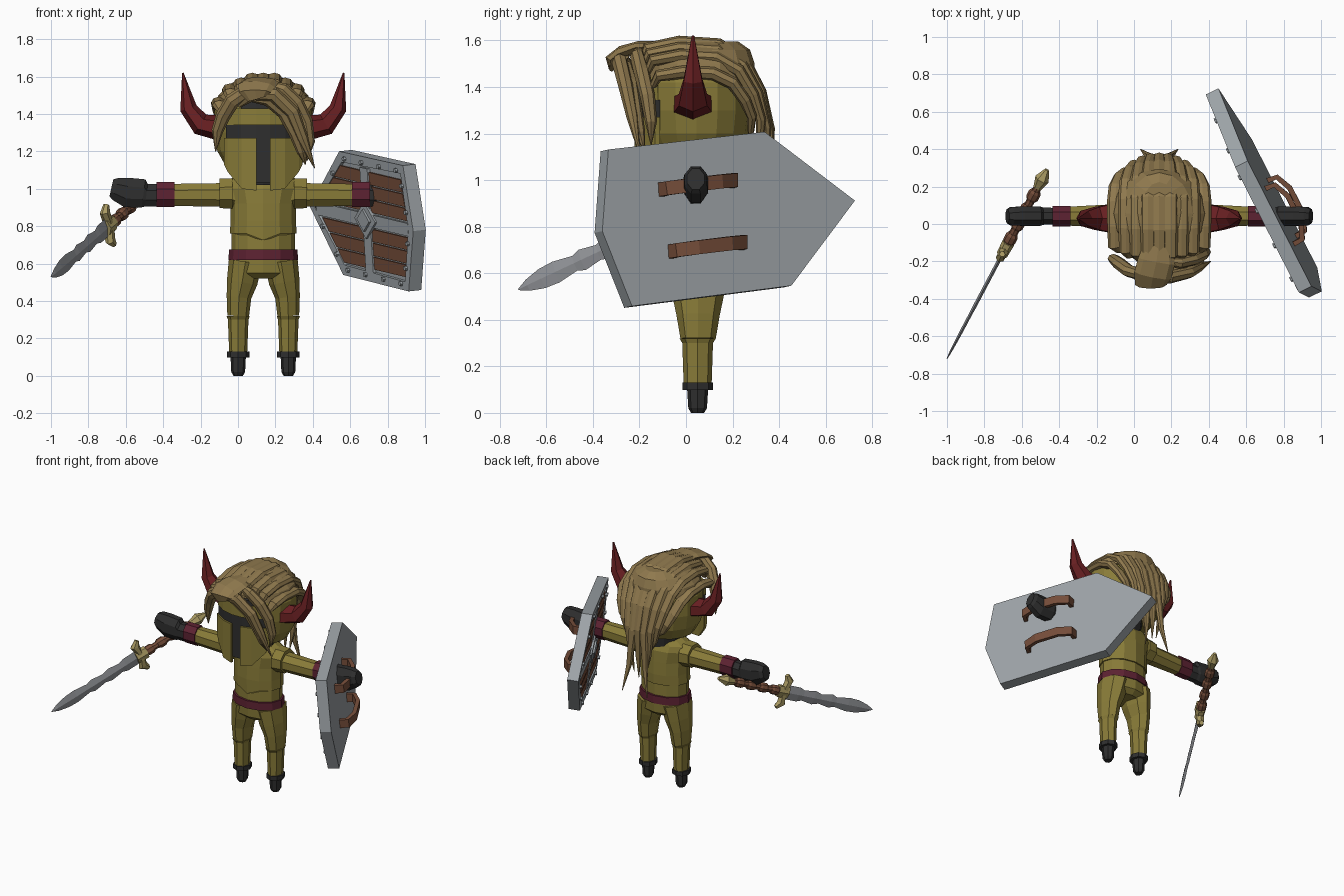
import bpy, bmesh, math
from mathutils import Vector as V

CX, CY = 0.135, 0.045          # body axis
X, Y, Z = V((1, 0, 0)), V((0, 1, 0)), V((0, 0, 1))


def mat(name, *c):
    m = bpy.data.materials.new(name)
    m.diffuse_color = (*c, 1)
    return m


GOLD = mat("old gold", 0.25, 0.2, 0.04)
HAIR = mat("tan hair", 0.275, 0.19, 0.075)
DARK = mat("charcoal", 0.028, 0.028, 0.028)
HORN = mat("horn red", 0.14, 0.014, 0.016)
WINE = mat("wine cloth", 0.11, 0.016, 0.032)
IRON = mat("iron grey", 0.34, 0.37, 0.39)
STEEL = mat("blade steel", 0.3, 0.31, 0.33)
WOOD = mat("brown wood", 0.18, 0.075, 0.042)
BRASS = mat("pale brass", 0.42, 0.34, 0.13)


def finish(name, bm, m):
    bmesh.ops.recalc_face_normals(bm, faces=bm.faces[:])
    me = bpy.data.meshes.new(name)
    bm.to_mesh(me)
    bm.free()
    me.materials.append(m)
    o = bpy.data.objects.new(name, me)
    bpy.context.collection.objects.link(o)
    return o


def tube(name, pts, radii, m, n=8, ref=Y, phase=0.0):
    """Capped loft along pts with an elliptical section per point."""
    bm = bmesh.new()
    pts = [V(p) for p in pts]
    rings = []
    for i, p in enumerate(pts):
        t = (pts[min(i + 1, len(pts) - 1)] - pts[max(i - 1, 0)]).normalized()
        s = t.cross(ref).normalized()
        w = s.cross(t)
        a, b = radii[i]
        rings.append([bm.verts.new(p + s * a * math.cos(k * math.tau / n + phase)
                                   + w * b * math.sin(k * math.tau / n + phase)) for k in range(n)])
    for r, q in zip(rings, rings[1:]):
        for k in range(n):
            bm.faces.new((r[k], r[(k + 1) % n], q[(k + 1) % n], q[k]))
    bm.faces.new(rings[0])
    bm.faces.new(rings[-1])
    return finish(name, bm, m)


def column(name, x, y, rows, m, n=12):
    """Upright loft, rows of (z, x radius, y radius)."""
    return tube(name, [(x, y, r[0]) for r in rows], [r[1:] for r in rows], m, n)


# Torso
shirt = column("tunic", CX, CY, [(0.76, 0.178, 0.135), (0.83, 0.175, 0.138), (0.92, 0.175, 0.135),
                                 (1.0, 0.2, 0.13), (1.04, 0.2, 0.11), (1.08, 0.12, 0.09)], GOLD)
for v in shirt.data.vertices:      # pointed front hem
    if v.co.z < 0.77 and abs(v.co.x - CX) < 0.03 and v.co.y < 0:
        v.co.z -= 0.035
column("waist", CX, CY, [(0.66, 0.17, 0.125), (0.77, 0.17, 0.125)], GOLD)
column("belt", CX, CY, [(0.62, 0.187, 0.142), (0.675, 0.182, 0.14)], WINE)
column("hips", CX, CY + 0.005, [(0.52, 0.11, 0.09), (0.55, 0.185, 0.125), (0.62, 0.175, 0.13)], GOLD)
column("neck", CX, CY - 0.02, [(1.02, 0.12, 0.14), (1.24, 0.16, 0.17)], DARK)

# Limbs and horns, mirrored about the body axis
for side, tag in ((-1, "right"), (1, "left")):
    def mx(d):
        return CX + side * d
    column(tag + "_leg", mx(0.134), 0.05, [(0.12, 0.048, 0.06), (0.3, 0.055, 0.066), (0.32, 0.062, 0.078)], GOLD, 8)
    rows = [(0.32, 0.134, 0.058, 0.076), (0.42, 0.13, 0.066, 0.093), (0.5, 0.113, 0.082, 0.11), (0.61, 0.095, 0.09, 0.128)]
    tube(tag + "_thigh", [(mx(d), 0.052, z) for z, d, a, b in rows], [r[2:] for r in rows], GOLD, 8)
    column(tag + "_boot", mx(0.134), 0.05, [(0, 0.025, 0.028), (0.02, 0.037, 0.04), (0.1, 0.041, 0.045)], DARK, 8)
    column(tag + "_boot_cuff", mx(0.134), 0.05, [(0.098, 0.06, 0.066), (0.13, 0.06, 0.066)], DARK, 8)

    def arm(name, rows, m):
        tube(tag + name, [(mx(d), 0.042, z) for d, z, a, b in rows], [r[2:] for r in rows], m, 8, Z, math.pi / 8)
    arm("_arm", [(0.1, 0.965, 0.08, 0.075), (0.22, 0.967, 0.07, 0.068), (0.48, 0.967, 0.055, 0.064)], GOLD)
    arm("_shoulder", [(0.165, 0.975, 0.095, 0.088), (0.235, 0.975, 0.085, 0.085)], GOLD)
    arm("_cuff", [(0.475, 0.97, 0.06, 0.072), (0.57, 0.97, 0.06, 0.072)], WINE)
    arm("_glove", [(0.56, 0.965, 0.048, 0.065), (0.625, 0.965, 0.05, 0.065), (0.64, 0.975, 0.056, 0.082),
                   (0.73, 0.98, 0.056, 0.086), (0.79, 1.0, 0.053, 0.066), (0.812, 1.005, 0.04, 0.05)], DARK)
    tube(tag + "_horn", [(mx(0.23), 0.03, 1.325), (mx(0.335), 0.03, 1.345), (mx(0.4), 0.03, 1.43), (mx(0.43), 0.03, 1.62)],
         [(0.068, 0.095), (0.06, 0.07), (0.046, 0.046), (0.004, 0.006)], HORN, 6, Y)

# Helmet
column("helmet", CX, CY, [(1.12, 0.2, 0.19), (1.2, 0.245, 0.225), (1.3, 0.262, 0.238), (1.42, 0.26, 0.238),
                          (1.5, 0.225, 0.2), (1.56, 0.12, 0.11)], GOLD, 16)


def visor(name, cols, off, m, thick=0.02):
    """Curved plate on the helmet front, cols of (dx, low z, high z)."""
    bm = bmesh.new()
    prev = None
    for dx, lo, hi in cols:
        y = CY - (0.24 + off) * math.sqrt(1 - (dx / 0.28) ** 2)
        cur = [bm.verts.new((CX + dx, y, z)) for z in (lo, hi)]
        cur += [bm.verts.new((CX + dx * 0.97, y + thick, z)) for z in (hi, lo)]
        if prev:
            for k in range(4):
                bm.faces.new((prev[k], prev[(k + 1) % 4], cur[(k + 1) % 4], cur[k]))
        else:
            bm.faces.new(cur)
        prev = cur
    bm.faces.new(prev)
    finish(name, bm, m)


span = (-0.2, -0.12, -0.037, 0.037, 0.12, 0.2)
visor("eye_slot", [(d, 1.26, 1.345) for d in span], 0.014, DARK)
visor("nose_slot", [(d, 1.03, 1.27) for d in (-0.045, 0.045)], 0.014, DARK)
visor("brow_plate", [(d, 1.34, 1.43) for d in span], 0.024, GOLD)
visor("brow_gap", [(d, 1.43, 1.465) for d in (-0.12, -0.04, 0.04, 0.12)], 0.015, DARK, 0.06)
for s, tag in ((-1, "right"), (1, "left")):
    visor(tag + "_cheek_plate", [(s * d, lo, 1.272) for d, lo in
                                 ((0.036, 0.99), (0.115, 1.0), (0.19, 1.09), (0.21, 1.13))], 0.028, GOLD)

# Hair: cap, swept-back locks and fringe
column("hair_cap", CX, 0.055, [(1.44, 0.258, 0.24), (1.5, 0.24, 0.24), (1.56, 0.18, 0.22), (1.595, 0.1, 0.17)], HAIR, 16)
sweep = [(-0.2, 1.49), (-0.17, 1.565), (-0.03, 1.592), (0.14, 1.58), (0.25, 1.51), (0.32, 1.38), (0.36, 1.2), (0.355, 0.95), (0.35, 0.76)]
pinch = (0.9, 1, 1, 1, 0.97, 0.88, 0.75, 0.6, 0.4)
girth = (0.6, 1, 1.1, 1.15, 1.1, 1, 0.85, 0.55, 0.06)
reach = (0.8, 1, 0.75, 0.45, 0.25)     # how far each lock hangs, from the middle out
for k in range(-4, 5):
    d = k * 0.059
    f = math.sqrt(1 - (d / 0.285) ** 2)
    pts = []
    for i, ((y, z), c) in enumerate(zip(sweep, pinch)):
        z = 1.3 + (z - 1.3) * (f if z > 1.3 else reach[abs(k)])
        y = 0.04 + (y - 0.04) * (0.45 + 0.55 * f)
        x = CX + d * c
        if abs(k) == 1 and i > 6:      # flicked tail ends
            x, y = CX + k * (0.065, 0.1)[i - 7], (0.37, 0.4)[i - 7]
        pts.append((x, y, z + (0.006 if k % 2 else 0)))
    tube("hair_lock_%d" % (k + 5), pts, [(0.026 * g, 0.038 * g) for g in girth], HAIR, 8, X)
fringe = [
    [(0.0, -0.24, 1.45), (0.08, -0.285, 1.51), (0.19, -0.285, 1.505), (0.29, -0.26, 1.41), (0.345, -0.23, 1.27), (0.41, -0.2, 1.11)],
    [(0.05, -0.24, 1.49), (0.16, -0.26, 1.48), (0.25, -0.24, 1.41), (0.31, -0.22, 1.3), (0.345, -0.2, 1.2), (0.36, -0.18, 1.13)],
    [(0.16, -0.2, 1.56), (0.24, -0.21, 1.53), (0.31, -0.19, 1.46), (0.36, -0.165, 1.36), (0.38, -0.15, 1.25), (0.37, -0.15, 1.15)],
    [(0.16, -0.26, 1.54), (0.06, -0.28, 1.53), (-0.03, -0.25, 1.47), (-0.08, -0.21, 1.39), (-0.11, -0.185, 1.31), (-0.12, -0.17, 1.2)]]
for i, pts in enumerate(fringe):
    tube("fringe_lock_%d" % (i + 1), pts, [(0.042 * g, 0.034 * g) for g in (0.5, 0.9, 1, 0.95, 0.75, 0.06)], HAIR, 8, Y)
tube("forelock", [(0.13, -0.12, 1.575), (0.12, -0.2, 1.572), (0.1, -0.275, 1.55), (0.09, -0.325, 1.515), (0.1, -0.32, 1.48)],
     [(0.022, 0.08), (0.026, 0.1), (0.028, 0.1), (0.025, 0.085), (0.012, 0.05)], HAIR, 8, X)


# Shield: p runs along its length, q across it, d goes from back to front
def S(p, q, d):
    y, z = 0.13 + 0.993 * p - 0.12 * q, 0.84 + 0.12 * p + 0.993 * q
    x = 0.46 + (0.73 - y) * 0.495 - 0.12 * (z - 0.82)      # leans in at the top
    return V((x - 0.896 * d, y - 0.444 * d, z - 0.1 * d))


def plates(name, polys, d0, d1, m, rim=0):
    bm = bmesh.new()
    for poly in polys:
        lo, hi = [[bm.verts.new(S(p, q, d)) for p, q in poly] for d in (d0, d1)]
        bm.faces.new(lo)
        front = bm.faces.new(hi)
        for k in range(len(poly)):
            j = (k + 1) % len(poly)
            bm.faces.new((lo[k], lo[j], hi[j], hi[k]))
    if rim:
        bmesh.ops.recalc_face_normals(bm, faces=bm.faces[:])
        bmesh.ops.inset_region(bm, faces=[front], thickness=rim)
        bmesh.ops.inset_region(bm, faces=[front], thickness=0.003, depth=-0.015)
    finish(name, bm, m)


outline = [(0.6, 0), (0.25, 0.34), (-0.425, 0.345), (-0.493, 0), (-0.405, -0.335), (0.285, -0.33)]
plates("shield_body", [outline], 0, 0.075, IRON, 0.06)
boards = []
for s in (-1, 1):
    for i in range(3):
        a, b = 0.045 + i * 0.075, 0.112 + i * 0.075
        tip = [0.48 - 0.95 * (q - 0.045) for q in (a, b)]
        end = [-0.425 + 0.2 * (q - 0.045) for q in (a, b)]
        boards.append([(0.045, s * a), (tip[0], s * a), (tip[1], s * b), (0.045, s * b)])
        boards.append([(-0.045, s * a), (end[0], s * a), (end[1], s * b), (-0.045, s * b)])
plates("shield_boards", boards, 0.055, 0.071, WOOD)
plates("shield_cross", [[(-0.04, -0.28), (0.04, -0.28), (0.04, 0.28), (-0.04, 0.28)],
                        [(-0.44, -0.035), (0.53, -0.035), (0.53, 0.035), (-0.44, 0.035)]], 0.05, 0.076, IRON)
plates("shield_boss", [[(0.11, 0), (0, 0.1), (-0.11, 0), (0, -0.1)]], 0.06, 0.086, IRON)
plates("shield_boss_top", [[(0.065, 0), (0, 0.06), (-0.065, 0), (0, -0.06)]], 0.08, 0.098, IRON)
rivets = []
for (p0, q0), (p1, q1) in zip(outline, outline[1:] + outline[:1]):
    for t in (0.06, 0.35, 0.65, 0.94) if abs(p1 - p0) > 0.5 else (0.25, 0.7):
        p, q = (p0 + (p1 - p0) * t) * 0.92, (q0 + (q1 - q0) * t) * 0.9
        rivets.append([(p + 0.013 * math.cos(k * math.pi / 3), q + 0.013 * math.sin(k * math.pi / 3)) for k in range(6)])
plates("shield_rivets", rivets, 0.07, 0.088, IRON)
for name, p, q in (("upper_grip", -0.07, 0.147), ("lower_grip", -0.06, -0.122)):
    tube(name, [S(p + a, q, d) for a, d in ((-0.15, 0.01), (-0.145, -0.05), (-0.07, -0.085), (0.07, -0.085), (0.145, -0.05), (0.15, 0.01))],
         [(0.02, 0.042)] * 6, WOOD, 4, Z, math.pi / 4)

# Sword along a straight line from pommel to tip
P0, P1 = V((-0.465, 0.29, 1.0)), V((-1.0, -0.72, 0.53))
D = (P1 - P0).normalized()
SIDE = D.cross(Z).normalized()
UP = SIDE.cross(D)


def along(name, rows, m, n):
    tube(name, [P0.lerp(P1, r[0]) for r in rows], [r[1:] for r in rows], m, n, Z)


along("pommel", [(0, 0.012, 0.012), (0.05, 0.04, 0.04), (0.075, 0.03, 0.03), (0.1, 0.022, 0.022)], BRASS, 6)
along("sword_grip", [(0.095, 0.022, 0.022), (0.4, 0.024, 0.024)], WOOD, 8)
for i in range(4):
    t = 0.11 + i * 0.076
    along("grip_ring_%d" % (i + 1), [(t, 0.026, 0.026), (t + 0.012, 0.034, 0.034), (t + 0.04, 0.034, 0.034), (t + 0.052, 0.026, 0.026)], WOOD, 8)
G = P0.lerp(P1, 0.425)
tube("sword_guard", [G + UP * h + D * b for h, b in ((-0.115, -0.02), (-0.08, 0.01), (-0.03, 0), (0.03, 0), (0.08, 0.01), (0.115, -0.02))],
     [(0.016, 0.016), (0.034, 0.026), (0.024, 0.028), (0.024, 0.028), (0.034, 0.026), (0.016, 0.016)], BRASS, 6, SIDE)
along("guard_collar", [(0.385, 0.034, 0.045), (0.45, 0.03, 0.045)], BRASS, 6)
along("blade", [(0.43, 0.01, 0.05), (0.52, 0.01, 0.05), (0.55, 0.01, 0.036), (0.62, 0.01, 0.048), (0.66, 0.01, 0.034), (0.73, 0.01, 0.047),
                (0.76, 0.009, 0.034), (0.84, 0.009, 0.048), (0.9, 0.008, 0.044), (0.96, 0.006, 0.026), (1.0, 0.002, 0.003)], STEEL, 4)
